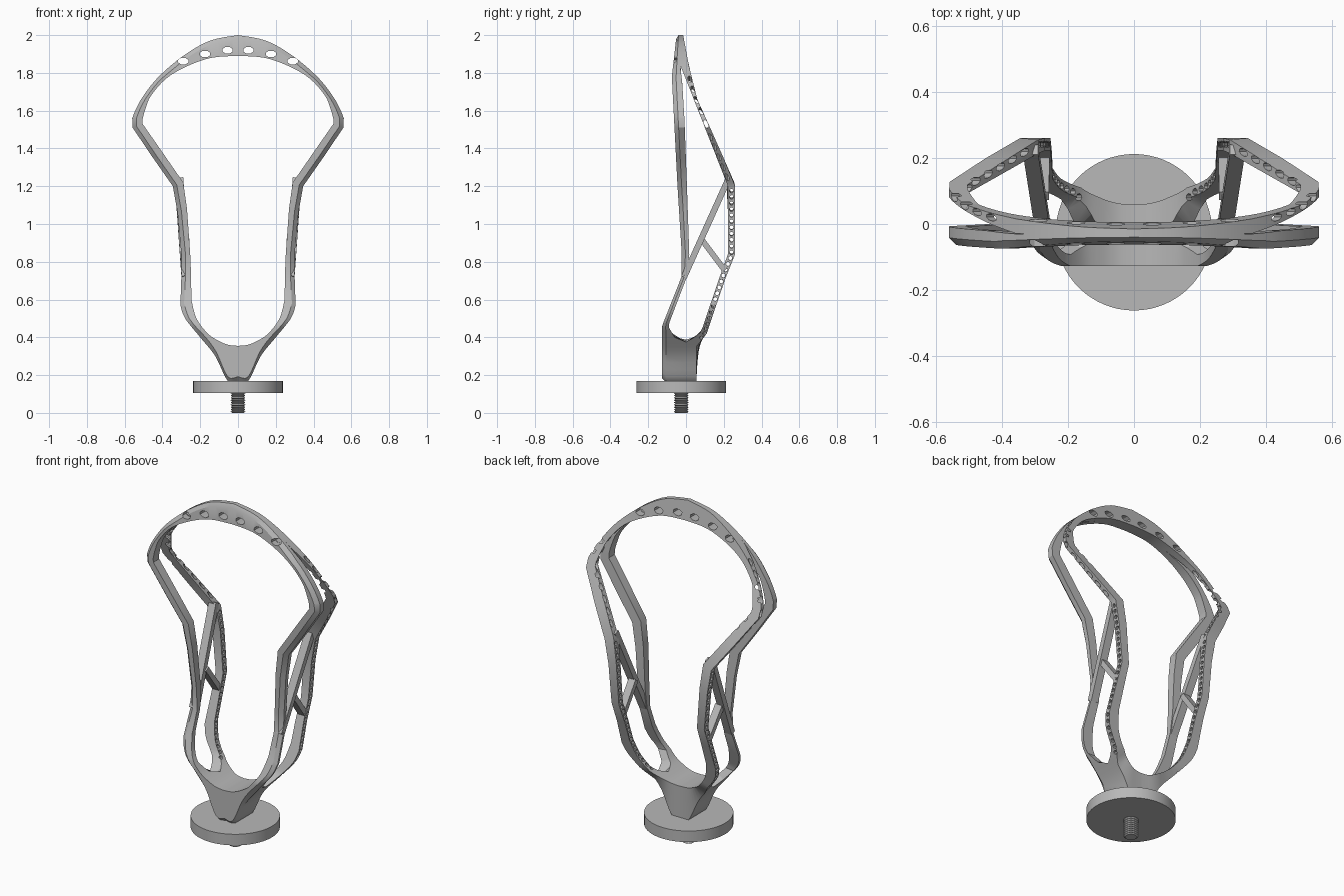
import bpy, bmesh, math
from mathutils import Vector, Matrix

if "Cube" in bpy.data.objects:
    bpy.data.objects.remove(bpy.data.objects["Cube"])

grey = bpy.data.materials.new("matte grey")
grey.use_nodes = True
grey.diffuse_color = (0.48, 0.48, 0.48, 1)
grey.node_tree.nodes["Principled BSDF"].inputs["Base Color"].default_value = grey.diffuse_color


def finish(bm, name):
    bmesh.ops.recalc_face_normals(bm, faces=bm.faces)
    mesh = bpy.data.meshes.new(name)
    bm.to_mesh(mesh)
    bm.free()
    obj = bpy.data.objects.new(name, mesh)
    bpy.context.collection.objects.link(obj)
    mesh.materials.append(grey)
    return obj


def activate(obj):
    bpy.ops.object.select_all(action='DESELECT')
    obj.select_set(True)
    bpy.context.view_layer.objects.active = obj


def shade(obj):
    activate(obj)
    bpy.ops.object.shade_smooth_by_angle(angle=math.radians(28))


def lerp_table(table, z):
    """Depth at height z from a short table of (z, depth)."""
    if z <= table[0][0]:
        return table[0][1]
    for (a, ya), (b, yb) in zip(table, table[1:]):
        if z <= b:
            return ya + (yb - ya) * (z - a) / (b - a)
    return table[-1][1]


def smooth(points, steps=4):
    """Catmull-Rom through the points, ends included."""
    p = [Vector(q) for q in points]
    p = [p[0]] + p + [p[-1]]
    out = []
    for a, b, c, d in zip(p, p[1:], p[2:], p[3:]):
        for i in range(steps):
            t = i / steps
            out.append(0.5 * (2 * b + (c - a) * t + (2 * a - 5 * b + 4 * c - d) * t ** 2
                              + (3 * b - a - 3 * c + d) * t ** 3))
    return out + [p[-1]]


# Half outline shared by both rails: inner x, inner z, outer x, outer z
scoop = [(0, 1.89, 0, 2), (.14, 1.88, .15, 1.97), (.27, 1.835, .29, 1.89),
         (.38, 1.77, .42, 1.78), (.46, 1.68, .5, 1.68), (.49, 1.61, .54, 1.61),
         (.505, 1.555, .56, 1.56)]
sides = [(.505, 1.53, .558, 1.51), (.397, 1.375, .45, 1.35), (.29, 1.22, .345, 1.2),
         (.27, 1.08, .32, 1.06), (.253, .84, .3, .84), (.248, .72, .3, .72)]
throat = [(.247, .6, .305, .57), (.22, .5, .28, .5), (.16, .42, .2, .4),
          (.1, .38, .12, .3), (.05, .36, .055, .17), (0, .355, 0, .17)]
half = smooth(scoop) + [Vector(s) for s in sides] + smooth(throat)
half[0][0] = half[0][2] = half[-1][0] = half[-1][2] = 0

# Depth of each rail's front and back face by height
front_near = [(.46, -.127), (.73, -.02), (.8, -.02), (1.2, -.045), (1.78, -.075), (2, -.05)]
front_far = [(.39, 0), (.4, -.06), (.46, -.095), (.76, .02), (1.2, .005), (1.55, -.008),
             (1.75, -.02), (1.83, -.03)]
back_near = [(.39, 0), (.4, .045), (.43, .08), (.74, .185), (.83, .222), (1.2, .222),
             (1.79, -.01), (1.84, -.03)]
back_far = [(.35, .055), (.42, .11), (.69, .2), (.84, .26), (1.21, .26), (1.45, .155),
            (1.66, .06), (1.84, .015), (2, -.015)]


def rail(name, near, far, chamfer):
    """Closed ring swept round the outline, with an optional outer front chamfer."""
    ring = half + [Vector((-s[0], s[1], -s[2], s[3])) for s in reversed(half[1:-1])]
    bm = bmesh.new()
    loops = []
    for xi, zi, xo, zo in ring:
        inner, outer = Vector((xi, 0, zi)), Vector((xo, 0, zo))
        mid = outer.lerp(inner, chamfer / (outer - inner).length)
        cut = min(chamfer, .5 * (lerp_table(far, zo) - lerp_table(near, zo)))
        corners = [(inner, lerp_table(near, zi)), (mid, lerp_table(near, mid.z)),
                   (outer, lerp_table(near, zo) + cut), (outer, lerp_table(far, zo)),
                   (inner, lerp_table(far, zi))]
        if not chamfer:
            del corners[1]
        loops.append([bm.verts.new((p.x, y, p.z)) for p, y in corners])
    n = len(loops[0])
    for a, b in zip(loops, loops[1:] + loops[:1]):
        for i in range(n):
            bm.faces.new((a[i], a[(i + 1) % n], b[(i + 1) % n], b[i]))
    return finish(bm, name)


def add_slot(bm, centre, along, axis, length, width, depth):
    """Rounded slot: a stretched eight-sided prism, on both sides."""
    axis, along = axis.normalized(), along.normalized()
    along = (along - axis * along.dot(axis)).normalized()
    frame = Matrix((along, axis.cross(along), axis)).transposed().to_4x4()
    scale = Matrix.Diagonal((length / 2, width / 2, depth, 1))
    spin = Matrix.Rotation(math.pi / 8, 4, 'Z')
    for side in (1, -1):
        flip = Matrix.Diagonal((side, 1, 1, 1))
        bmesh.ops.create_cone(bm, cap_ends=True, segments=8, radius1=1.06, radius2=1.06, depth=1,
                              matrix=flip @ Matrix.Translation(centre) @ frame @ scale @ spin)


def cut_slots(obj, bm):
    cutter = finish(bm, "slot_cutter")
    cutter.hide_render = True
    mod = obj.modifiers.new("slots", 'BOOLEAN')
    mod.operation, mod.solver, mod.object = 'DIFFERENCE', 'EXACT', cutter
    activate(obj)
    bpy.ops.object.modifier_apply(modifier=mod.name)
    bpy.data.objects.remove(cutter)


def scoop_slots(bm):
    for x, z in ((.055, 1.92), (.175, 1.9), (.29, 1.862)):
        add_slot(bm, Vector((x, -.03, z)), Vector((1, 0, 0)), Vector((0, 1, 0)), .055, .035, .3)


def rail_slots(bm, top, bottom, pitch, length, width):
    """Row of lacing slots evenly spaced along the back rail."""
    travelled = 0
    for a, b in zip(half, half[1:]):
        ends = []
        for xi, zi, xo, zo in (a, b):
            z = (zi + zo) / 2
            y = (lerp_table(back_near, z) + lerp_table(back_far, z)) / 2
            ends.append(Vector(((xi + xo) / 2, y, z)))
        p, q = ends
        span = (q - p).length
        across = Vector((q.z - p.z, 0, p.x - q.x))
        while travelled < span:
            c = p.lerp(q, travelled / span)
            if bottom < c.z < top:
                c.y = (lerp_table(back_near, c.z) + lerp_table(back_far, c.z)) / 2
                add_slot(bm, c, q - p, across, length, width, .14)
            travelled += pitch
        travelled -= span


# Front rail with scoop and front of the throat
front_rail = rail("front_rail", front_near, front_far, .022)
cutters = bmesh.new()
scoop_slots(cutters)
cut_slots(front_rail, cutters)
shade(front_rail)

# Back rail with its lacing slots
back_rail = rail("back_rail", back_near, back_far, 0)
cutters = bmesh.new()
scoop_slots(cutters)
rail_slots(cutters, 1.77, 1.24, .068, .045, .02)
rail_slots(cutters, 1.18, .4, .033, .021, .02)
cut_slots(back_rail, cutters)
shade(back_rail)


# Side struts and braces
def beam(name, a, b, width, thick):
    a, b = Vector(a), Vector(b)
    along = (b - a).normalized()
    wide = Vector((1, 0, 0))
    wide = (wide - along * wide.dot(along)).normalized()
    frame = Matrix((wide, along.cross(wide), along)).transposed().to_4x4()
    size = Matrix.Diagonal((width, thick, (b - a).length, 1))
    bm = bmesh.new()
    bmesh.ops.create_cube(bm, size=1, matrix=Matrix.Translation((a + b) / 2) @ frame @ size)
    return finish(bm, name)


for side, label in ((1, "left"), (-1, "right")):
    beam(label + "_strut", (side * .313, .225, 1.24), (side * .276, -.01, .72), .046, .032)
    beam(label + "_brace", (side * .28, .085, .915), (side * .277, .205, .755), .044, .03)


# Round base and threaded stud
def lathe(name, profile, segments):
    bm = bmesh.new()
    verts = [bm.verts.new((r, 0, z)) for r, z in profile]
    edges = [bm.edges.new(pair) for pair in zip(verts, verts[1:])]
    bmesh.ops.spin(bm, geom=verts + edges, axis=(0, 0, 1), cent=(0, 0, 0),
                   angle=math.tau, steps=segments)
    bmesh.ops.remove_doubles(bm, verts=bm.verts, dist=1e-5)
    obj = finish(bm, name)
    obj.location.y = -.025
    shade(obj)


lathe("base_disc", [(0, .105), (.237, .105), (.237, .17), (0, .17)], 64)
turns = 9
thread = [(.031 if i % 2 == 0 else .039, .11 * i / (2 * turns)) for i in range(2 * turns + 1)]
lathe("threaded_stud", [(0, 0)] + thread + [(0, .11)], 24)
